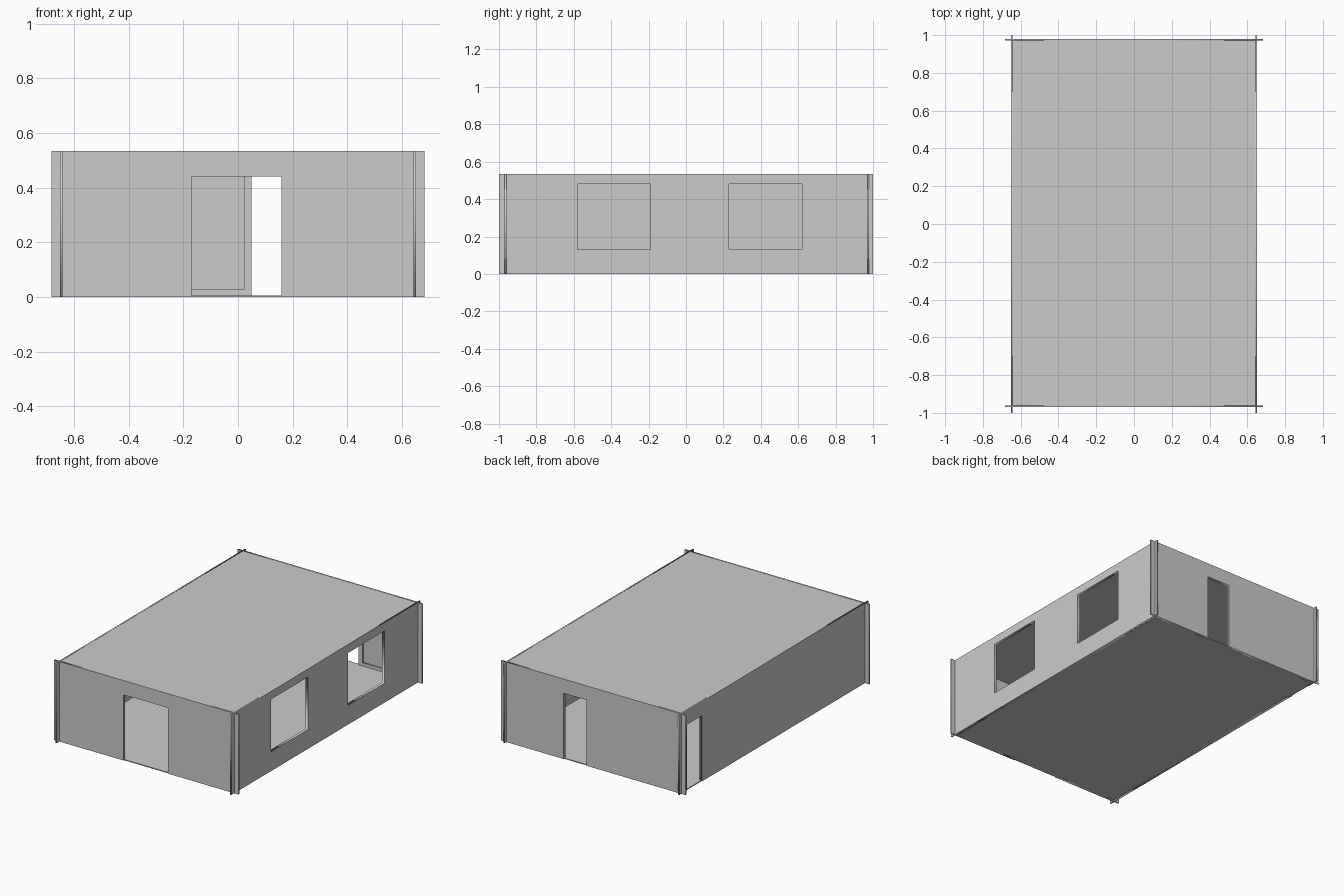
import bpy
from math import pi

if "Cube" in bpy.data.objects:
    bpy.data.objects.remove(bpy.data.objects["Cube"])

T = 0.009            # wall thickness
H = 0.535            # wall height
DOOR_H = 0.44
TRIM = 0.028         # casing width and skirting height
DEPTH = 0.009        # how far trim stands off the wall
SIDE_X, FRONT_Y, BACK_Y = 0.647, -0.965, 0.975
ALONG_X = (pi / 2, 0, 0)
ALONG_Y = (pi / 2, 0, pi / 2)


def panel(name, loops, thick, loc, rot):
    """Flat sheet from an outline plus optional hole outlines."""
    cu = bpy.data.curves.new(name, 'CURVE')
    cu.dimensions = '2D'
    cu.fill_mode = 'BOTH'
    cu.extrude = thick / 2
    for pts in loops:
        sp = cu.splines.new('POLY')
        sp.points.add(len(pts) - 1)
        for p, (u, v) in zip(sp.points, pts):
            p.co = (u, v, 0, 1)
        sp.use_cyclic_u = True
    ob = bpy.data.objects.new(name, cu)
    ob.location, ob.rotation_euler = loc, rot
    bpy.context.collection.objects.link(ob)
    bpy.ops.object.select_all(action='DESELECT')
    ob.select_set(True)
    bpy.context.view_layer.objects.active = ob
    bpy.ops.object.convert(target='MESH')


def rect(a, b, lo, hi):
    return [(a, lo), (b, lo), (b, hi), (a, hi)]


def notched(a, b, top, c, d, notch_top):
    """Rectangle a..b with a doorway c..d open at the bottom."""
    return [(a, 0), (c, 0), (c, notch_top), (d, notch_top),
            (d, 0), (b, 0), (b, top), (a, top)]


def box(name, x0, x1, y0, y1, z0, z1):
    bpy.ops.mesh.primitive_cube_add(size=1, location=((x0 + x1) / 2, (y0 + y1) / 2, (z0 + z1) / 2))
    ob = bpy.context.object
    ob.name = name
    ob.scale = (x1 - x0, y1 - y0, z1 - z0)


def place(pos, inward, axis):
    """Wall location, trim location and rotation for a wall plane."""
    trim_pos = pos + inward * (T + DEPTH) / 2
    if axis == 'x':
        return (0, pos, 0), (0, trim_pos, 0), ALONG_X
    return (pos, 0, 0), (trim_pos, 0, 0), ALONG_Y


def door_wall(name, pos, inward, axis, half, inner, door):
    wall_loc, trim_loc, rot = place(pos, inward, axis)
    c, d = door
    panel(name + "_wall", [notched(-half, half, H, c, d, DOOR_H)], T, wall_loc, rot)
    # Inside door casing
    panel(name + "_door_casing",
          [notched(c - TRIM, d + TRIM, DOOR_H + TRIM, c, d, DOOR_H)], DEPTH, trim_loc, rot)
    # Skirting on both sides of the doorway
    for label, a, b in (("a", inner[0], c - TRIM), ("b", d + TRIM, inner[1])):
        panel(f"{name}_skirting_{label}", [rect(a, b, 0, TRIM)], DEPTH, trim_loc, rot)


inner_x = (-SIDE_X + T / 2, SIDE_X - T / 2)
inner_y = (FRONT_Y + T / 2, BACK_Y - T / 2)

# Walls with doorways
door_wall("front", FRONT_Y, 1, 'x', 0.683, inner_x, (-0.17, 0.16))
door_wall("back", BACK_Y, -1, 'x', 0.683, inner_x, (0.05, 0.22))
door_wall("left", -SIDE_X, 1, 'y', 1.0, inner_y, (0.76, 0.92))

# Right wall with two windows
windows = [(-0.58, -0.19), (0.23, 0.62)]
SILL, HEAD = 0.13, 0.48
wall_loc, trim_loc, rot = place(SIDE_X, -1, 'y')
panel("right_wall", [rect(-1, 1, 0, H)] + [rect(a, b, SILL, HEAD) for a, b in windows],
      T, wall_loc, rot)
for a, b in windows:
    panel("window_casing", [rect(a - TRIM, b + TRIM, SILL - TRIM, HEAD + TRIM),
                            rect(a, b, SILL, HEAD)], DEPTH, trim_loc, rot)
panel("right_skirting", [rect(*inner_y, 0, TRIM)], DEPTH, trim_loc, rot)

# Floor and ceiling slabs
for name, z0, z1 in (("floor", 0, 0.006), ("roof", H - 0.009, H - 0.001)):
    box(name, -SIDE_X, SIDE_X, FRONT_Y, BACK_Y, z0, z1)
